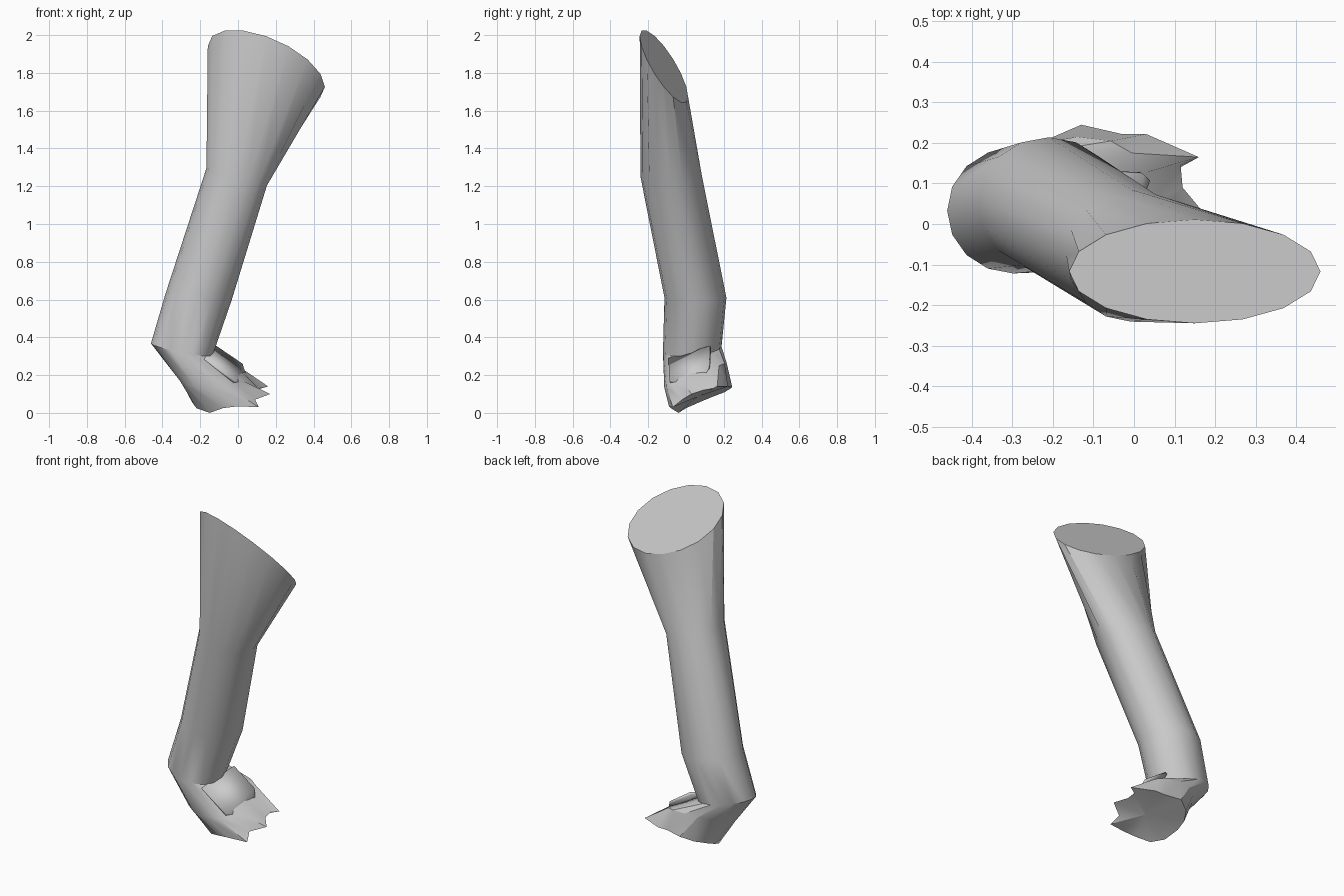
import bpy, bmesh, math

if "Cube" in bpy.data.objects:
    bpy.data.objects.remove(bpy.data.objects["Cube"])

N = 16


def ring(cx, cy, cz, rx, ry, b, c, p=1.0):
    """Tilted ellipse starting at -x; b and c are the slopes of its plane, p < 1 squares it."""
    pts = []
    for i in range(N):
        a = math.pi + 2 * math.pi * i / N
        u, v = math.cos(a), math.sin(a)
        dx = rx * math.copysign(abs(u) ** p, u)
        dy = ry * math.copysign(abs(v) ** p, v)
        pts.append((cx + dx, cy + dy, cz + b * dx + c * dy))
    return pts


def finish(name, bm, angle=32):
    bmesh.ops.recalc_face_normals(bm, faces=bm.faces)
    me = bpy.data.meshes.new(name)
    bm.to_mesh(me)
    bm.free()
    ob = bpy.data.objects.new(name, me)
    bpy.context.collection.objects.link(ob)
    bpy.ops.object.select_all(action='DESELECT')
    ob.select_set(True)
    bpy.context.view_layer.objects.active = ob
    bpy.ops.object.shade_smooth_by_angle(angle=math.radians(angle))
    return ob


# Ragged outline of the open underside: heel, front edge, three points, back edge
sole = [(-.245, .08, .06), (-.22, 0, .025), (-.15, -.04, 0), (-.08, -.08, .025),
        (0, -.09, .035), (.11, -.07, .03), (.09, -.02, .07), (.17, .03, .10),
        (.12, .09, .12), (.115, .145, .13), (.16, .165, .14), (.03, .222, .14),
        (-.03, .222, .14), (-.13, .245, .135), (-.2, .205, .11), (-.24, .14, .085)]

# Limb: cut top, knee, shin, ankle, instep, sole
rings = [
    ring(.15, -.117, 1.834, .31, .128, -.35, -1.25),
    ring(-.007, -.078, 1.25, .16, .163, -.29, 0),
    ring(-.21, .05, .61, .175, .164, -.1, 0),
    ring(-.298, .033, .335, .163, .155, -.2, .1),
    ring(-.14, .05, .20, .178, .165, 0, .4, .8),
    sole,
]
bm = bmesh.new()
loops = [[bm.verts.new(p) for p in r] for r in rings]
for lo, hi in zip(loops, loops[1:]):
    for i in range(N):
        j = (i + 1) % N
        bm.faces.new((lo[i], lo[j], hi[j], hi[i]))
bm.faces.new(loops[0])
hub = bm.verts.new((-.03, .06, .085))
for i in range(N):
    bm.faces.new((loops[-1][i], loops[-1][(i + 1) % N], hub))
finish("limb_and_foot", bm)

# Flat flap lying over the instep
bm = bmesh.new()
outline = [(-.18, -.09, .285), (-.02, -.085, .165), (.01, -.03, .155),
           (.03, .05, .175), (.035, .11, .205), (.02, .125, .255), (-.12, .13, .35)]
bm.faces.new([bm.verts.new(p) for p in outline])
flap = finish("instep_flap", bm)
mod = flap.modifiers.new("thickness", 'SOLIDIFY')
mod.thickness = .015
mod.offset = 0
